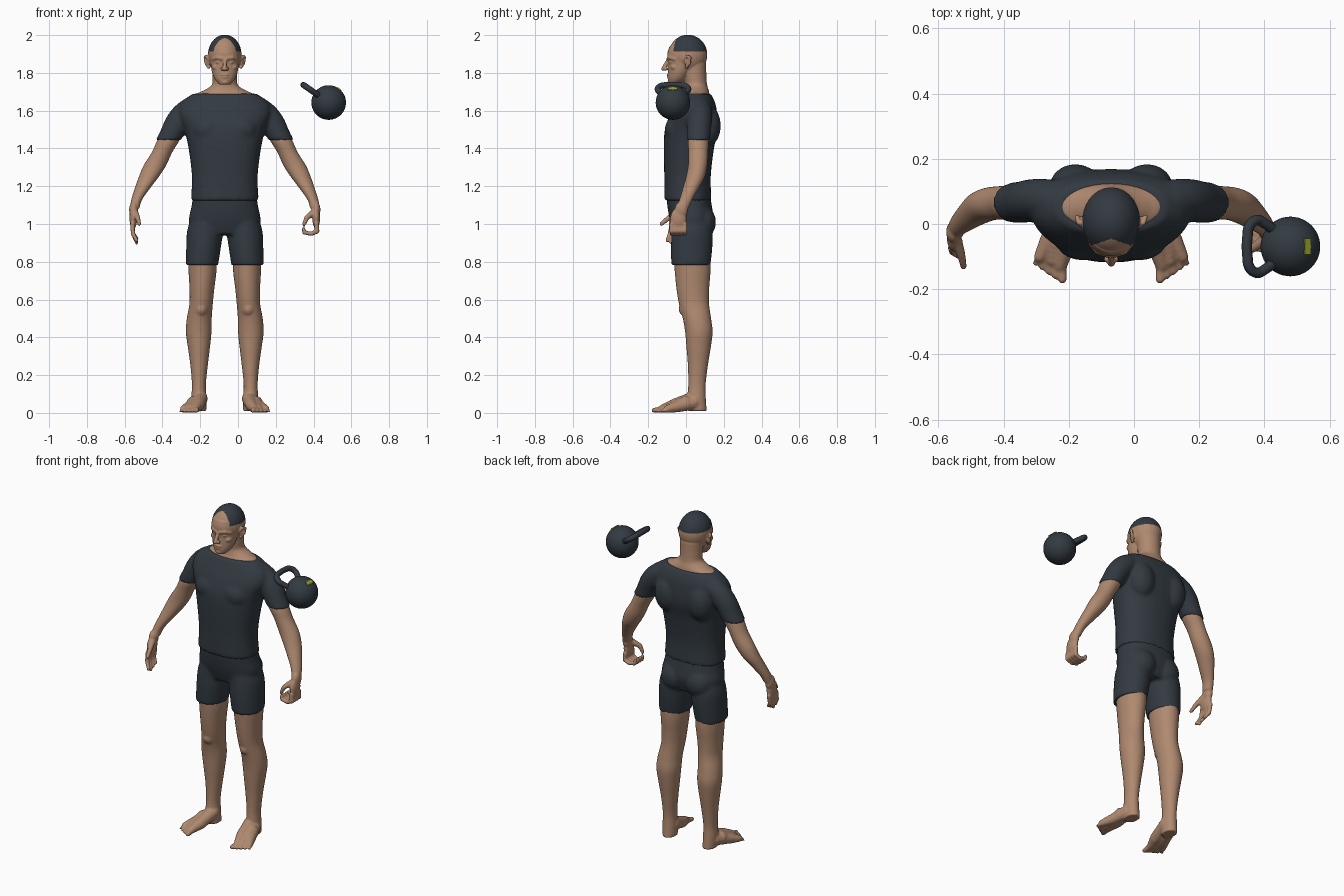
import bpy, bmesh, math
from mathutils import Matrix, Vector

cube = bpy.data.objects.get("Cube")
if cube:
    bpy.data.objects.remove(cube, do_unlink=True)

BODY_X = -0.07  # the figure stands beside the centre line


def material(name, color):
    mat = bpy.data.materials.new(name)
    mat.use_nodes = True
    mat.diffuse_color = (*color, 1)
    mat.node_tree.nodes["Principled BSDF"].inputs["Base Color"].default_value = (*color, 1)
    return mat


skin = material("skin", (.43, .25, .16))
charcoal = material("charcoal", (.032, .042, .053))
lime = material("lime", (.33, .37, .03))


def blob(bm, center, radii, segments=14):
    """Ellipsoid volume."""
    if not isinstance(radii, tuple):
        radii = (radii,) * 3
    place = Matrix.Translation(center) @ Matrix.Diagonal((*radii, 1))
    bmesh.ops.create_uvsphere(bm, u_segments=segments, v_segments=segments - 4, radius=1, matrix=place)


def chain(bm, side, *points, steps=6):
    """Tapered strand through (x, y, z, radius) points."""
    for a, b in zip(points, points[1:]):
        for i in range(steps + 1):
            x, y, z, r = Vector(a).lerp(Vector(b), i / steps)
            blob(bm, (side * x, y, z), r, 10)


def loft(bm, sections, side=1, power=2, sides=32, steps=4):
    """Closed volume through (z, centre x, centre y, radius x, radius y) rings."""
    rows = [Vector(s) for s in sections]
    rows = [rows[0]] + rows + [rows[-1]]
    path = []
    for p, a, b, n in zip(rows, rows[1:], rows[2:], rows[3:]):
        for i in range(steps):
            t = i / steps
            path.append((a * 2 + (b - p) * t + (p * 2 - a * 5 + b * 4 - n) * t**2
                         + (a * 3 - p - b * 3 + n) * t**3) / 2)
    path.append(rows[-1])
    rings = []
    for z, cx, cy, rx, ry in path:
        ring = []
        for k in range(sides):
            c, s = math.cos(math.tau * k / sides), math.sin(math.tau * k / sides)
            x = math.copysign(abs(c) ** (2 / power), c)
            y = math.copysign(abs(s) ** (2 / power), s)
            ring.append(bm.verts.new((side * cx + rx * x, cy + ry * y, z)))
        rings.append(ring)
    for lo, hi in zip(rings, rings[1:]):
        for k in range(sides):
            j = (k + 1) % sides
            bm.faces.new((lo[k], lo[j], hi[j], hi[k]))
    bm.faces.new(rings[0][::-1])
    bm.faces.new(rings[-1])


def bake(obj, name, mats):
    """Swap an object for its evaluated, smooth shaded mesh."""
    bpy.context.view_layer.update()
    graph = bpy.context.evaluated_depsgraph_get()
    mesh = bpy.data.meshes.new_from_object(obj.evaluated_get(graph))
    matrix = obj.matrix_world.copy()
    bpy.data.objects.remove(obj, do_unlink=True)
    mesh.materials.clear()
    for mat in mats:
        mesh.materials.append(mat)
    for poly in mesh.polygons:
        poly.use_smooth = True
        poly.material_index = 0
    new = bpy.data.objects.new(name, mesh)
    new.matrix_world = matrix
    bpy.context.collection.objects.link(new)
    return new


def fuse(name, bm, voxel, smooth, *mats):
    """Melt overlapping volumes into one skin."""
    bmesh.ops.recalc_face_normals(bm, faces=bm.faces)
    mesh = bpy.data.meshes.new(name)
    bm.to_mesh(mesh)
    bm.free()
    obj = bpy.data.objects.new(name + "_volume", mesh)
    bpy.context.collection.objects.link(obj)
    remesh = obj.modifiers.new("melt", 'REMESH')
    remesh.mode = 'VOXEL'
    remesh.voxel_size = voxel
    relax = obj.modifiers.new("relax", 'SMOOTH')
    relax.factor = .5
    relax.iterations = smooth
    obj = bake(obj, name, mats)
    for v in obj.data.vertices:
        v.co.z = max(v.co.z, 0)
        v.co.x += BODY_X
    return obj


# Shirt: torso, chest, shoulder blades and sleeves
bm = bmesh.new()
loft(bm, [(1.125, 0, .01, .18, .125), (1.25, 0, .008, .174, .123), (1.4, 0, .015, .192, .133),
          (1.5, 0, .028, .215, .14), (1.58, 0, .04, .245, .125), (1.64, 0, .05, .232, .105),
          (1.69, 0, .052, .17, .08)], power=2.3)
for s in (1, -1):
    blob(bm, (s * .085, -.055, 1.5), (.085, .058, .07))
    blob(bm, (s * .11, .115, 1.52), (.08, .07, .11))
    loft(bm, [(1.442, .3, .065, .067, .062), (1.5, .268, .068, .07, .064), (1.56, .23, .073, .082, .066),
              (1.62, .18, .075, .088, .06), (1.665, .13, .07, .08, .045)], side=s)
fuse("shirt", bm, .009, 6, charcoal)

# Shorts: pelvis, seat and legs
bm = bmesh.new()
loft(bm, [(.945, 0, .03, .17, .09), (1.02, 0, .03, .19, .115), (1.09, 0, .02, .177, .118),
          (1.15, 0, .012, .168, .115)], power=2.3)
for s in (1, -1):
    blob(bm, (s * .083, .08, 1.01), (.085, .08, .09))
    loft(bm, [(.782, .121, .026, .086, .104), (.88, .112, .03, .092, .11), (.96, .104, .033, .096, .108),
              (1.03, .09, .03, .09, .1)], side=s)
fuse("shorts", bm, .009, 5, charcoal)

# Legs with feet and toes
for s, label in ((1, "left"), (-1, "right")):
    bm = bmesh.new()
    loft(bm, [(.01, .135, .06, .038, .05), (.08, .137, .056, .04, .049), (.15, .137, .058, .037, .046),
              (.25, .136, .063, .046, .053), (.35, .137, .067, .059, .065), (.43, .138, .068, .068, .073),
              (.5, .135, .058, .066, .075), (.58, .125, .042, .062, .08), (.66, .121, .036, .066, .087),
              (.75, .118, .035, .074, .095), (.83, .118, .032, .076, .097)], side=s)
    chain(bm, s, (.128, .04, .075, .04), (.14, -.06, .042, .034), (.155, -.125, .022, .022))
    chain(bm, s, (.15, .04, .055, .04), (.19, -.05, .032, .03), (.218, -.1, .02, .02))
    chain(bm, s, (.165, .0, .05, .04), (.18, -.11, .022, .022))
    blob(bm, (s * .125, .015, .55), (.04, .055, .045))
    for i in range(5):
        r = .017 - .0015 * i
        chain(bm, s, (.152 + .017 * i, -.115 + .006 * i, .02, r),
              (.15 + .021 * i, -.17 + .012 * i, r - .003, r - .003))
    fuse(label + "_leg", bm, .006, 4, skin)

# Arms: one open hand, one closed hand
for s, label in ((1, "left"), (-1, "right")):
    bm = bmesh.new()
    loft(bm, [(1.085, .477, -.018, .026, .033), (1.13, .466, 0, .029, .035), (1.2, .43, .03, .043, .044),
              (1.25, .402, .05, .053, .05), (1.31, .37, .062, .06, .051), (1.38, .332, .065, .054, .052),
              (1.44, .3, .065, .059, .056), (1.5, .27, .07, .055, .055)], side=s)
    blob(bm, (s * .483, -.025, 1.075), (.024, .036, .045))
    blob(bm, (s * .484, -.04, 1.03), (.021, .044, .056))
    for i in range(4):
        y = -.075 + .023 * i
        if s > 0:
            chain(bm, s, (.485, y, 1.0, .014), (.489, y, .962, .013), (.458, y, .948, .012),
                  (.42, y, .955, .011), (.417, y, .975, .01))
        else:
            drop = .012 * abs(i - 1)
            chain(bm, s, (.488, y, 1.0, .014), (.487, y - .01, .95, .012), (.466, y - .025, .9 + drop, .01))
    if s > 0:
        chain(bm, s, (.47, -.05, 1.06, .019), (.435, -.075, 1.035, .014), (.42, -.08, 1.0, .011))
    else:
        chain(bm, s, (.475, -.05, 1.06, .019), (.46, -.095, 1.03, .014), (.453, -.13, 1.0, .011))
    fuse(label + "_arm", bm, .0055, 4, skin)

# Head and neck, with the close-cropped hair painted by region
bm = bmesh.new()
blob(bm, (0, .01, 1.896), (.089, .103, .106), 28)
loft(bm, [(1.738, 0, -.065, .028, .026), (1.765, 0, -.047, .052, .049), (1.8, 0, -.035, .067, .06),
          (1.85, 0, -.02, .075, .074), (1.9, 0, -.014, .08, .085), (1.94, 0, -.008, .074, .08)])
loft(bm, [(1.65, 0, .052, .16, .07), (1.685, 0, .052, .157, .072), (1.705, 0, .054, .115, .067),
          (1.735, 0, .052, .07, .06), (1.78, 0, .047, .065, .061), (1.85, 0, .043, .068, .064)])
chain(bm, 1, (0, -.092, 1.872, .01), (0, -.12, 1.822, .012))
blob(bm, (0, -.091, 1.79), (.025, .012, .006))
blob(bm, (0, -.089, 1.777), (.021, .012, .006))
blob(bm, (0, -.081, 1.752), (.022, .017, .015))
for s in (1, -1):
    chain(bm, s, (.012, -.092, 1.876, .012), (.04, -.083, 1.881, .012), (.06, -.06, 1.874, .011))
    blob(bm, (s * .031, -.08, 1.857), (.017, .011, .009))
    blob(bm, (s * .046, -.058, 1.83), (.022, .024, .018))
    blob(bm, (s * .013, -.108, 1.821), .01)
    # Ear rim and lobe
    chain(bm, s, (.083, -.008, 1.87, .008), (.099, .003, 1.889, .008), (.105, .021, 1.882, .008),
          (.1, .017, 1.85, .008), (.085, .002, 1.83, .009))
    blob(bm, (s * .088, .008, 1.86), (.01, .016, .026))
head = fuse("head", bm, .004, 3, skin, charcoal)
for poly in head.data.polygons:
    x, y, z = poly.center
    if z > 1.915 and y > -.045 - .35 * abs(x - BODY_X):
        poly.material_index = 1

# Kettlebell: ball, handle loop and label plate, tilted toward the figure
tilt = Matrix.Translation((.48, -.069, 1.643)) @ Matrix.Rotation(math.radians(-55), 4, 'Y')


def mesh_part(name, bm, mat):
    mesh = bpy.data.meshes.new(name)
    bm.to_mesh(mesh)
    bm.free()
    mesh.materials.append(mat)
    obj = bpy.data.objects.new(name, mesh)
    obj.matrix_world = tilt
    bpy.context.collection.objects.link(obj)
    return obj


bm = bmesh.new()
blob(bm, (0, 0, 0), .0915, 36)
mesh_part("kettlebell_ball", bm, charcoal).data.shade_smooth()

bm = bmesh.new()
bmesh.ops.create_cube(bm, size=1, matrix=Matrix.Translation((.0895, 0, 0)) @ Matrix.Diagonal((.008, .05, .022, 1)))
mesh_part("kettlebell_label", bm, lime)

half = [(.052, .065), (.07, .095), (.081, .125), (.064, .153), (.03, .161)]
loop = half + [(-y, z) for y, z in reversed(half)]
curve = bpy.data.curves.new("handle_path", 'CURVE')
curve.dimensions = '3D'
curve.bevel_depth = .016
curve.bevel_resolution = 4
spline = curve.splines.new('BEZIER')
spline.bezier_points.add(len(loop) - 1)
for point, (y, z) in zip(spline.bezier_points, loop):
    point.co = (0, y, z)
    point.handle_left_type = point.handle_right_type = 'AUTO'
handle = bpy.data.objects.new("handle_path", curve)
handle.matrix_world = tilt
bpy.context.collection.objects.link(handle)
bake(handle, "kettlebell_handle", [charcoal])
